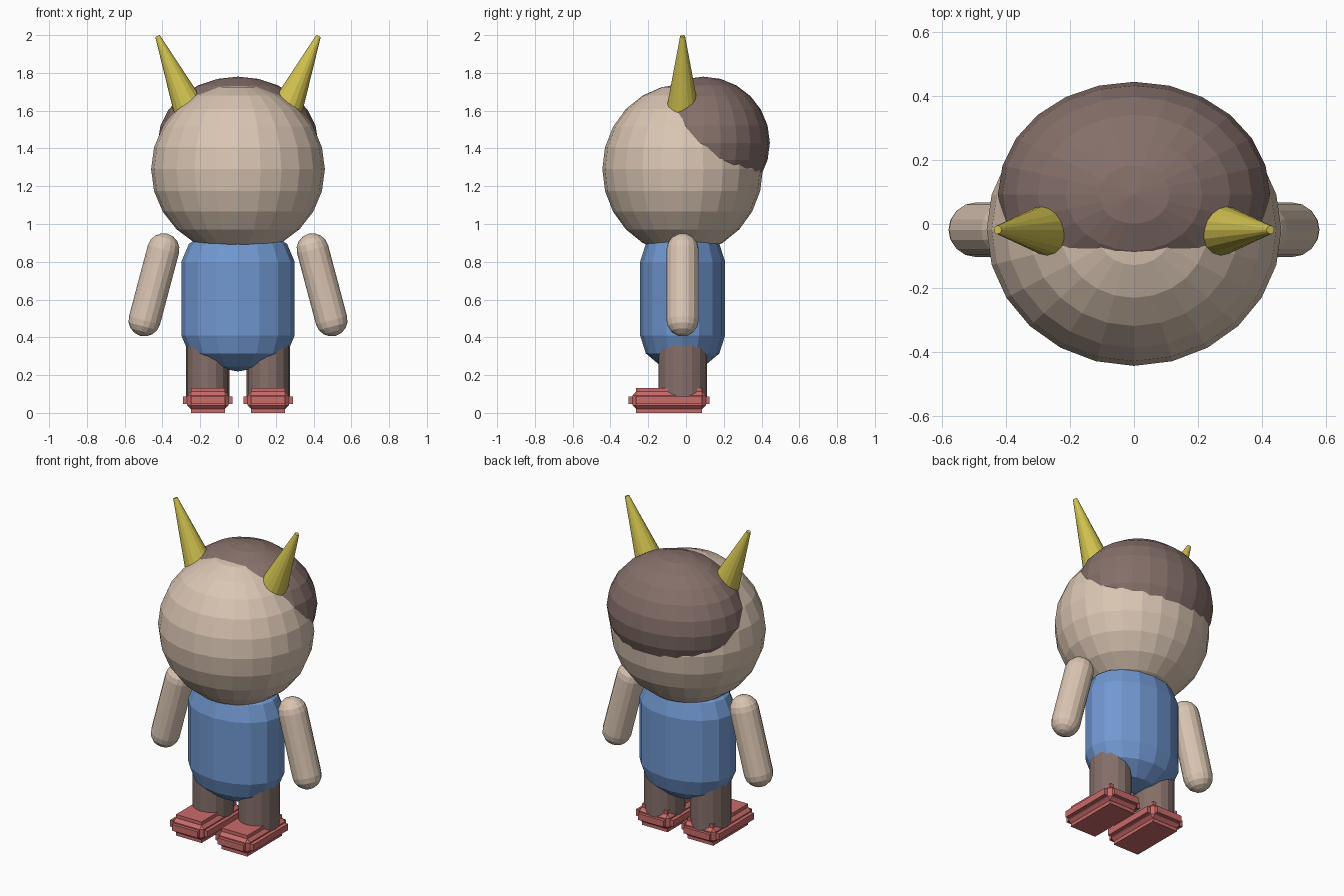
import bpy, bmesh, math
from mathutils import Vector, Matrix

if "Cube" in bpy.data.objects:
    bpy.data.objects.remove(bpy.data.objects["Cube"])

CY = -0.018  # depth of the figure's mid plane


def material(name, rgb):
    m = bpy.data.materials.new(name)
    m.diffuse_color = (*rgb, 1)
    m.use_nodes = True
    m.node_tree.nodes["Principled BSDF"].inputs["Base Color"].default_value = m.diffuse_color
    return m


SKIN = material("skin beige", (0.70, 0.56, 0.45))
BROWN = material("dull brown", (0.235, 0.160, 0.143))
BLUE = material("shirt blue", (0.165, 0.315, 0.64))
YELLOW = material("horn yellow", (0.64, 0.54, 0.08))
RED = material("shoe red", (0.59, 0.145, 0.145))


def finish(bm, name, mat):
    bmesh.ops.recalc_face_normals(bm, faces=bm.faces)
    me = bpy.data.meshes.new(name)
    bm.to_mesh(me)
    bm.free()
    me.materials.append(mat)
    ob = bpy.data.objects.new(name, me)
    bpy.context.collection.objects.link(ob)
    return ob


def ball(name, mat, loc, radii):
    bm = bmesh.new()
    bmesh.ops.create_uvsphere(bm, u_segments=24, v_segments=12, radius=1)
    bmesh.ops.transform(bm, verts=bm.verts,
                        matrix=Matrix.Translation(loc) @ Matrix.Diagonal((*radii, 1)))
    return finish(bm, name, mat)


def revolve(name, mat, profile, segs, start, end, squash=1.0):
    """Turn (radius, distance) pairs around the axis from start to end."""
    axis = Vector(end) - Vector(start)
    place = Matrix.Translation(start) @ Vector((0, 0, 1)).rotation_difference(axis).to_matrix().to_4x4()
    bm = bmesh.new()
    loops = []
    for r, z in profile:
        loops.append([bm.verts.new(place @ Vector((r * math.cos(a), squash * r * math.sin(a), z)))
                      for a in (2 * math.pi * i / segs for i in range(segs))])
    for low, high in zip(loops, loops[1:]):
        for i in range(segs):
            j = (i + 1) % segs
            bm.faces.new((low[i], low[j], high[j], high[i]))
    bm.faces.new(loops[0])
    bm.faces.new(loops[-1])
    bmesh.ops.remove_doubles(bm, verts=bm.verts, dist=1e-5)
    return finish(bm, name, mat)


def capsule(radius, cap, length, rings):
    """Profile of a rod with rounded ends between distance 0 and length."""
    arc = [math.pi / 2 * i / rings for i in range(rings)]
    tip = 0.002
    up = [(radius * math.cos(a), length + cap * math.sin(a)) for a in arc] + [(tip, length + cap)]
    return [(r, length - z) for r, z in reversed(up)] + up


def add_box(bm, lo, hi, bevel=0):
    lo, hi = Vector(lo), Vector(hi)
    m = Matrix.Translation((lo + hi) / 2) @ Matrix.Diagonal((*(hi - lo), 1))
    verts = bmesh.ops.create_cube(bm, size=1, matrix=m)["verts"]
    if bevel:
        edges = list({e for v in verts for e in v.link_edges})
        bmesh.ops.bevel(bm, geom=edges, offset=bevel, segments=1, affect='EDGES')


# Head, hair cap and body
ball("head", SKIN, (0, CY, 1.29), (0.46, 0.425, 0.45))
ball("hair", BROWN, (0, 0.092, 1.43), (0.425, 0.352, 0.35))
revolve("body", BLUE, capsule(0.30, 0.19, 0.39, 3), 16,
        (0, CY, 0.41), (0, CY, 0.80), squash=0.75)

for side, s in (("left", -1), ("right", 1)):
    # Horn: tapered cone leaning outwards
    tip = Vector((s * 0.426, CY, 1.995))
    lean = Vector((s * 0.40, 0, 0.917)).normalized()
    revolve(side + "_horn", YELLOW, [(0.087, 0), (0.013, 0.43)], 16, tip - lean * 0.43, tip)

    # Arm: rounded rod hanging outwards
    hand, shoulder = Vector((s * 0.495, CY, 0.49)), Vector((s * 0.395, CY, 0.866))
    revolve(side + "_arm", SKIN, capsule(0.085, 0.085, (shoulder - hand).length, 4), 16,
            hand, shoulder)

    # Leg: oval column
    x = s * 0.16
    revolve(side + "_leg", BROWN, [(0.115, 0), (0.115, 0.38)], 16,
            (x, CY, 0.07), (x, CY, 0.45), squash=1.12)

    # Shoe: chamfered block with a raised plate on every side
    bm = bmesh.new()
    add_box(bm, (x - 0.109, -0.284, 0.021), (x + 0.109, 0.105, 0.112), 0.019)
    add_box(bm, (x - 0.132, -0.264, 0.046), (x + 0.132, 0.085, 0.086))
    add_box(bm, (x - 0.090, -0.304, 0.046), (x + 0.090, 0.124, 0.086))
    add_box(bm, (x - 0.090, -0.264, 0.0), (x + 0.090, 0.085, 0.133))
    finish(bm, side + "_shoe", RED)
